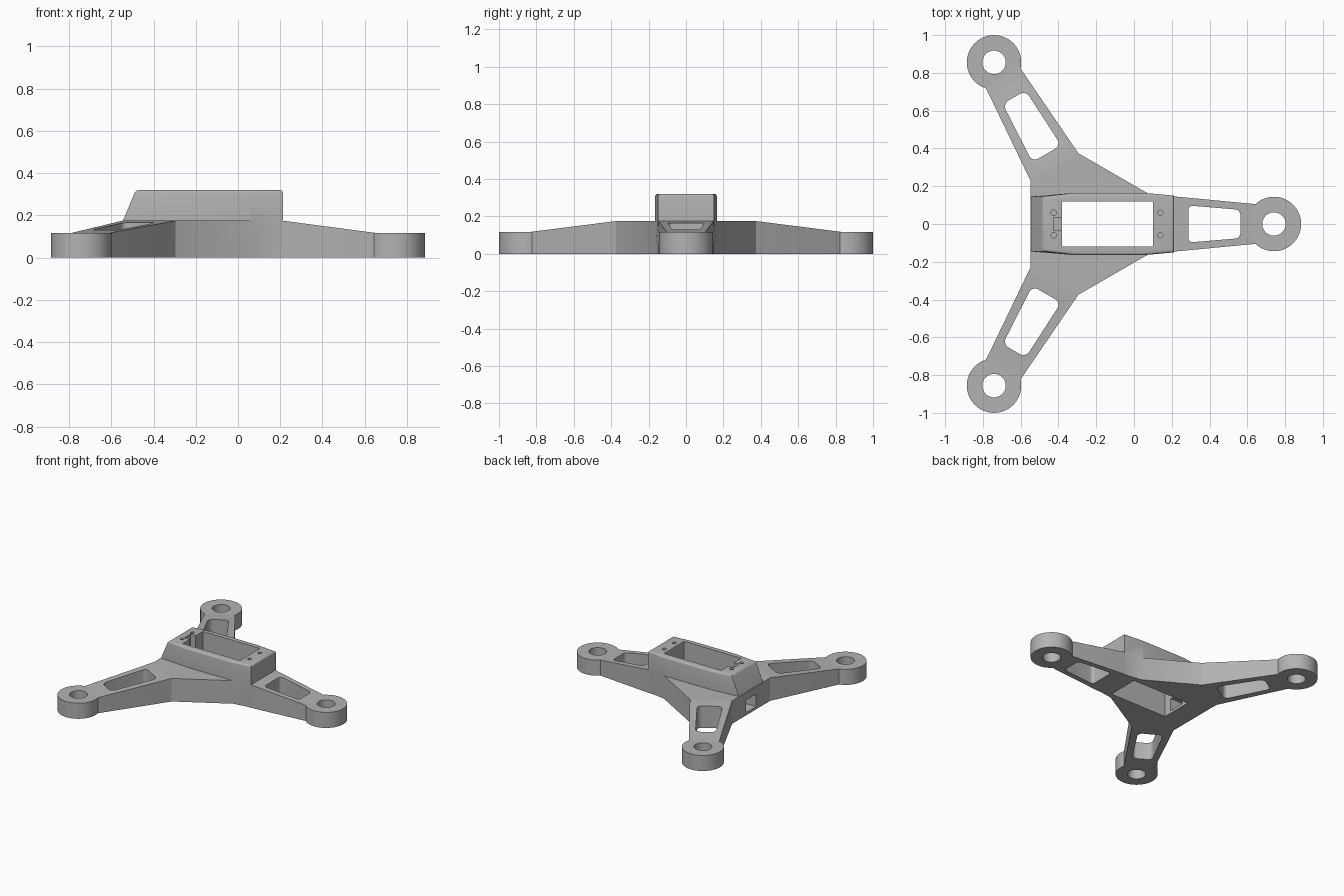
import bpy, bmesh
from math import pi
from mathutils import Matrix, Vector

if "Cube" in bpy.data.objects:
    bpy.data.objects.remove(bpy.data.objects["Cube"], do_unlink=True)

grey = bpy.data.materials.new("plastic_grey")
grey.use_nodes = True
grey.diffuse_color = (0.45, 0.45, 0.45, 1)
grey.node_tree.nodes["Principled BSDF"].inputs["Base Color"].default_value = (0.45, 0.45, 0.45, 1)

HUB_X, REACH = -0.247, 0.988
LUG_R, LUG_H, HUB_H, BOX_H = 0.144, 0.118, 0.175, 0.32


def arm_frame(i):
    """Local x runs outward along arm i from the hub centre."""
    return Matrix.Translation((HUB_X, 0, 0)) @ Matrix.Rotation(i * 2 * pi / 3, 4, "Z")


def finish(name, bm, matrix=Matrix()):
    bmesh.ops.transform(bm, matrix=matrix, verts=bm.verts)
    bmesh.ops.recalc_face_normals(bm, faces=bm.faces)
    mesh = bpy.data.meshes.new(name)
    bm.to_mesh(mesh)
    bm.free()
    mesh.materials.append(grey)
    ob = bpy.data.objects.new(name, mesh)
    bpy.context.collection.objects.link(ob)
    return ob


def hull(points):
    """Convex solid around points mirrored across y."""
    bm = bmesh.new()
    for x, y, z in points:
        for s in (-1, 1):
            bm.verts.new((x, s * y, z))
    res = bmesh.ops.convex_hull(bm, input=bm.verts[:])
    loose = [v for v in bm.verts if not v.link_faces]
    bmesh.ops.delete(bm, geom=loose, context="VERTS")
    bmesh.ops.dissolve_limit(bm, angle_limit=0.01, verts=bm.verts[:], edges=bm.edges[:])
    return bm


def block(name, x0, x1, hw0, hw1, z0, z1, matrix=Matrix(), radius=0):
    """Tapered block with optionally rounded upright edges."""
    bm = hull([(x, w, z) for x, w in ((x0, hw0), (x1, hw1)) for z in (z0, z1)])
    if radius:
        upright = [e for e in bm.edges if abs(e.verts[0].co.z - e.verts[1].co.z) > 0.01]
        bmesh.ops.bevel(bm, geom=upright, offset=radius, segments=5, profile=0.5, affect="EDGES")
    return finish(name, bm, matrix)


def cylinder(name, x, y, r, z0, z1, matrix=Matrix(), n=64):
    bm = bmesh.new()
    bmesh.ops.create_cone(bm, cap_ends=True, segments=n, radius1=r, radius2=r, depth=z1 - z0,
                          matrix=Matrix.Translation((x, y, (z0 + z1) / 2)))
    return finish(name, bm, matrix)


def combine(target, other, operation):
    mod = target.modifiers.new(operation.lower(), "BOOLEAN")
    mod.operation, mod.solver, mod.object = operation, "EXACT", other
    bpy.context.view_layer.objects.active = target
    bpy.ops.object.modifier_apply(modifier=mod.name)
    bpy.data.objects.remove(other, do_unlink=True)


# Six-sided hub plate
bm = bmesh.new()
ring = [arm_frame(i) @ Vector((0.35, s * 0.145, 0)) for i in range(3) for s in (-1, 1)]
base = bm.faces.new([bm.verts.new(p) for p in ring])
ext = bmesh.ops.extrude_face_region(bm, geom=[base])
bmesh.ops.translate(bm, vec=(0, 0, HUB_H),
                    verts=[g for g in ext["geom"] if isinstance(g, bmesh.types.BMVert)])
frame = finish("tripod_frame", bm)

# Three tapering arms with round lugs
for i in range(3):
    start = 0.46 if i == 0 else 0.35
    arm = hull([(0.2, 0.145, 0), (0.2, 0.145, HUB_H), (start, 0.146, 0), (start, 0.146, HUB_H),
                (0.893, 0.105, 0), (0.893, 0.105, LUG_H)])
    combine(frame, finish("arm", arm, arm_frame(i)), "UNION")
    combine(frame, cylinder("lug", REACH, 0, LUG_R, 0, LUG_H, arm_frame(i)), "UNION")

# Raised housing with a sloped end and rounded top rim
box = hull([(-0.545, 0.145, 0), (-0.545, 0.145, HUB_H), (-0.484, 0.145, BOX_H),
            (-0.31, 0.165, 0), (-0.31, 0.165, BOX_H), (0.05, 0.165, 0), (0.05, 0.165, BOX_H),
            (0.213, 0.14, 0), (0.213, 0.15, HUB_H), (0.213, 0.15, BOX_H)])
rim = [e for e in box.edges if all(v.co.z > BOX_H - 0.001 for v in e.verts)]
bmesh.ops.bevel(box, geom=rim, offset=0.014, segments=4, profile=0.5, affect="EDGES")
combine(frame, finish("housing", box), "UNION")

# Openings: lug bores and arm slots
for i in range(3):
    m = arm_frame(i)
    combine(frame, cylinder("bore", REACH, 0, 0.062, -0.1, 0.3, m), "DIFFERENCE")
    if i == 0:
        slot = block("slot", 0.535, 0.81, 0.098, 0.075, -0.1, 0.4, m, 0.025)
    else:
        slot = block("slot", 0.43, 0.775, 0.088, 0.07, -0.1, 0.4, m, 0.035)
    combine(frame, slot, "DIFFERENCE")

# Openings: housing well, cable notch, side port and screw holes
combine(frame, block("well", -0.38, 0.10, 0.12, 0.12, -0.1, 0.5), "DIFFERENCE")
combine(frame, block("notch", -0.425, -0.37, 0.035, 0.035, 0.02, 0.5), "DIFFERENCE")
combine(frame, block("port", -0.65, -0.37, 0.06, 0.06, 0.02, 0.115), "DIFFERENCE")
for x in (-0.425, 0.14):
    for y in (-0.06, 0.06):
        combine(frame, cylinder("screw_hole", x, y, 0.014, 0.2, 0.4, n=20), "DIFFERENCE")

bpy.ops.object.select_all(action="DESELECT")
frame.select_set(True)
bpy.context.view_layer.objects.active = frame
bpy.ops.object.shade_smooth_by_angle(angle=pi / 6)
